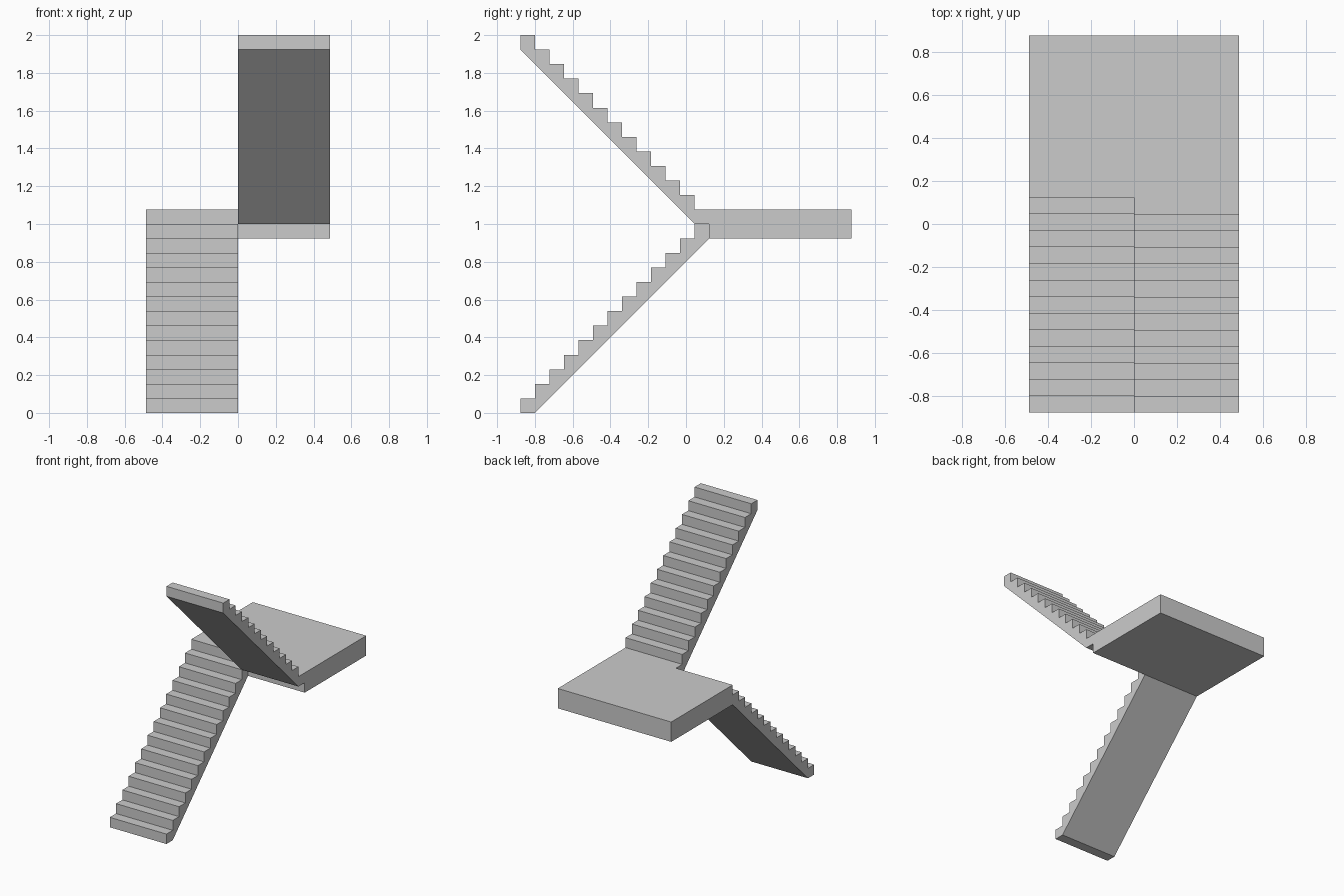
import bpy, bmesh

if "Cube" in bpy.data.objects:
    bpy.data.objects.remove(bpy.data.objects["Cube"])

N = 13                 # treads in one storey half
R = 1.0 / N            # riser height
T = 1.0 / N            # tread depth
W = 0.487              # flight width
Y = 0.877              # half depth of the whole staircase
EDGE = -Y + N * T      # front edge of the landing


def extrude_profile(name, points, x0, x1):
    """Solid from a (y, z) outline swept along x."""
    bm = bmesh.new()
    face = bm.faces.new([bm.verts.new((x0, y, z)) for y, z in points])
    swept = bmesh.ops.extrude_face_region(bm, geom=[face])
    verts = [v for v in swept["geom"] if isinstance(v, bmesh.types.BMVert)]
    bmesh.ops.translate(bm, verts=verts, vec=(x1 - x0, 0, 0))
    bmesh.ops.recalc_face_normals(bm, faces=bm.faces)
    mesh = bpy.data.meshes.new(name)
    bm.to_mesh(mesh)
    bm.free()
    obj = bpy.data.objects.new(name, mesh)
    bpy.context.collection.objects.link(obj)
    return obj


def flight_profile(y0, z0, direction):
    """Stepped top with a straight sloping underside."""
    pts = [(y0, z0)]
    for i in range(N):
        z = z0 + (i + 1) * R
        pts += [(y0 + direction * i * T, z), (y0 + direction * (i + 1) * T, z)]
    y_end = y0 + direction * N * T
    return pts + [(y_end, z0 + (N - 1) * R), (y0 + direction * T, z0)]


# Lower flight climbs towards the back on the left
extrude_profile("lower_flight", flight_profile(-Y, 0, 1), -W, 0)

# Upper flight returns towards the front on the right
extrude_profile("upper_flight", flight_profile(EDGE, 1, -1), 0, W)

# Half landing joins both flights
extrude_profile("landing",
                [(EDGE, 1 - R), (Y, 1 - R), (Y, 1 + R), (EDGE, 1 + R)], -W, W)
